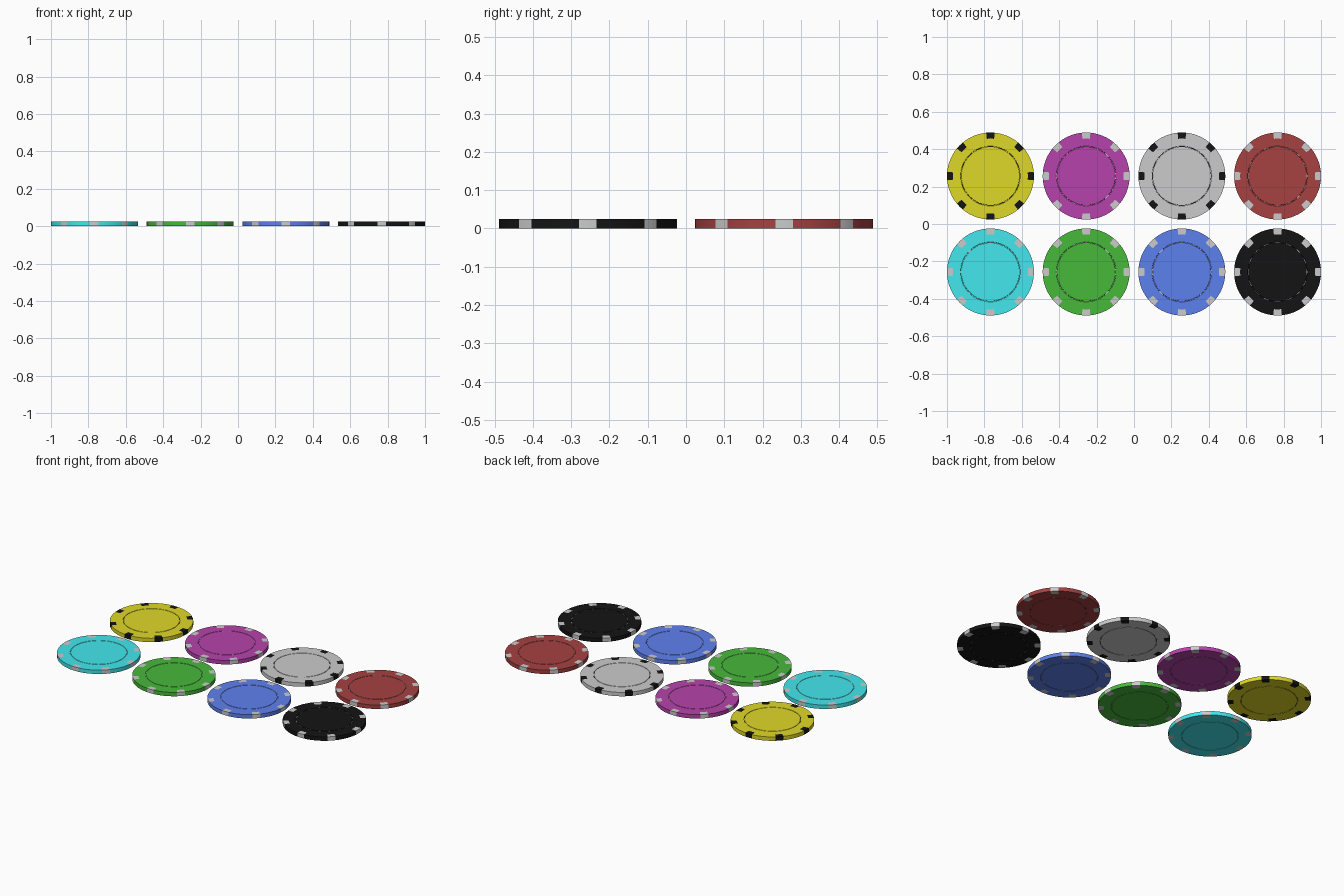
import bpy, bmesh, math

if "Cube" in bpy.data.objects:
    bpy.data.objects.remove(bpy.data.objects["Cube"])

R, H = 0.2325, 0.024      # chip radius and thickness
SEG = 64                  # segments around the rim


def material(name, rgb):
    m = bpy.data.materials.new(name)
    m.diffuse_color = (*rgb, 1)
    m.use_nodes = True
    m.node_tree.nodes["Principled BSDF"].inputs["Base Color"].default_value = m.diffuse_color
    return m


WHITE = material("white", (0.8, 0.8, 0.8))
BLACK = material("black", (0.007, 0.007, 0.007))

# half profile (radius, z), from top centre ring over the rim to the bottom,
# with a shallow dashed groove in each face
TOP = [(0.155, H), (0.156, H - 0.0015), (0.159, H - 0.0015), (0.160, H),
       (0.200, H), (R, H)]
PROFILE = TOP + [(r, H - z) for r, z in reversed(TOP)]
SPOT_BANDS = {4, 5, 6}         # outer face, rim, outer face
DASH_BANDS = {1, 9}            # groove floors


def chip(name, x, y, body, spot):
    bm = bmesh.new()
    rings = []
    for r, z in PROFILE:
        ring = []
        for i in range(SEG):
            a = 2 * math.pi * i / SEG
            ring.append(bm.verts.new((r * math.cos(a), r * math.sin(a), z)))
        rings.append(ring)
    for b in range(len(rings) - 1):
        for i in range(SEG):
            j = (i + 1) % SEG
            f = bm.faces.new((rings[b][i], rings[b + 1][i],
                              rings[b + 1][j], rings[b][j]))
            # eight edge spots, sixteen groove dashes
            is_spot = b in SPOT_BANDS and (i + 1) % 8 < 2
            is_dash = b in DASH_BANDS and (i + 1) % 4 < 2
            f.material_index = 1 if is_spot or is_dash else 0
    # flat centres
    bm.faces.new(rings[0])
    bm.faces.new(rings[-1][::-1])
    bmesh.ops.recalc_face_normals(bm, faces=bm.faces[:])
    me = bpy.data.meshes.new(name)
    bm.to_mesh(me)
    bm.free()
    me.materials.append(body)
    me.materials.append(spot)
    ob = bpy.data.objects.new(name, me)
    ob.location = (x, y, 0)
    bpy.context.collection.objects.link(ob)
    bpy.ops.object.select_all(action='DESELECT')
    ob.select_set(True)
    bpy.context.view_layer.objects.active = ob
    bpy.ops.object.shade_smooth_by_angle(angle=math.radians(30))


# two rows of four chips: (name, body, spots)
ROWS = {
    0.2565: [("yellow", material("yellow", (0.74, 0.69, 0.022)), BLACK),
             ("purple", material("purple", (0.47, 0.055, 0.41)), WHITE),
             ("white", WHITE, BLACK),
             ("red", material("red", (0.38, 0.052, 0.052)), WHITE)],
    -0.2565: [("cyan", material("cyan", (0.055, 0.8, 0.85)), WHITE),
              ("green", material("green", (0.063, 0.48, 0.042)), WHITE),
              ("blue", material("blue", (0.11, 0.22, 0.85)), WHITE),
              ("black", BLACK, WHITE)],
}
for y, row in ROWS.items():
    for k, (name, body, spot) in enumerate(row):
        chip(name + "_chip", (k - 1.5) * (1 - R) / 1.5, y, body, spot)
